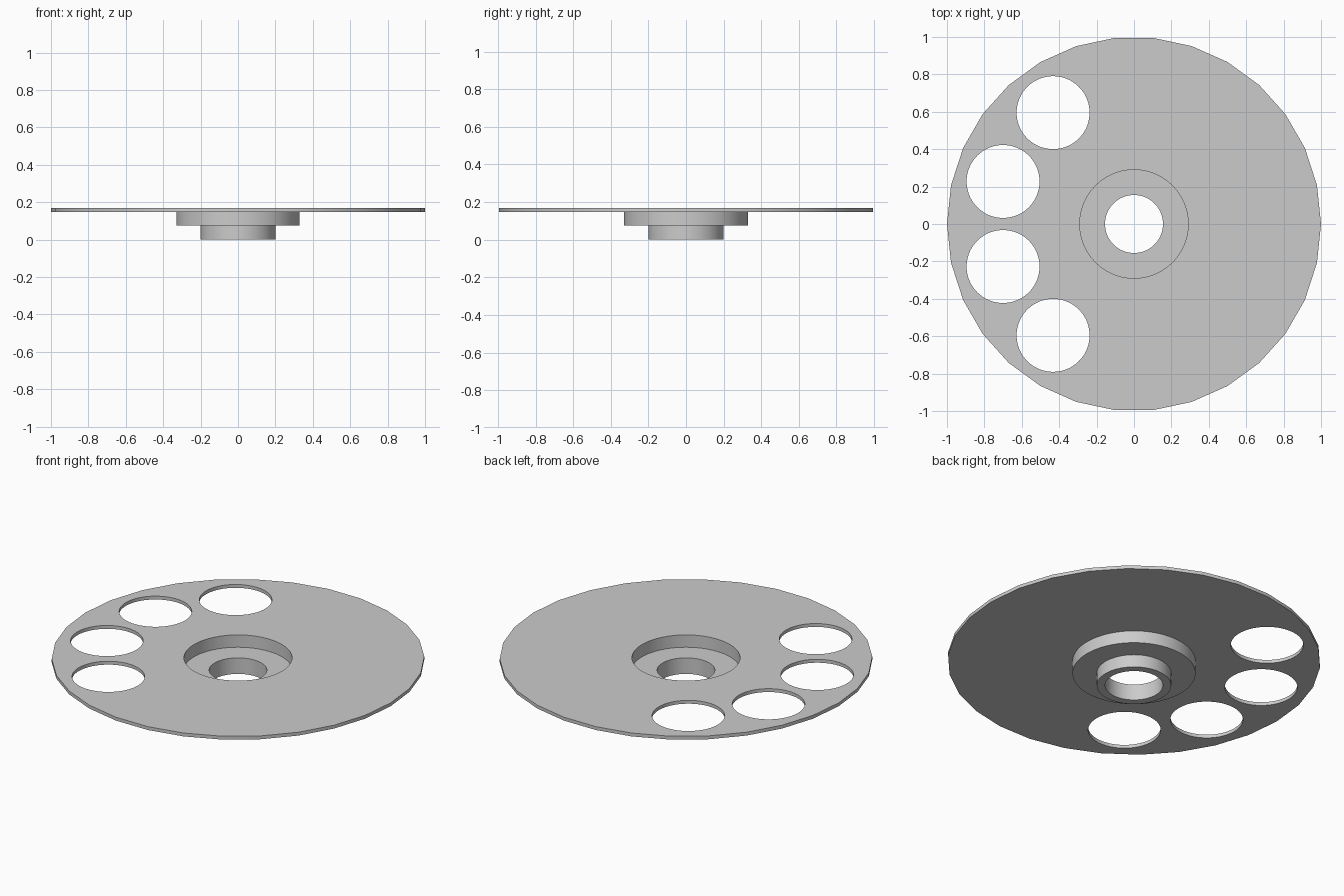
import bpy, bmesh, math

if "Cube" in bpy.data.objects:
    bpy.data.objects.remove(bpy.data.objects["Cube"])

PLATE_BOTTOM, PLATE_TOP = 0.148, 0.168
SEGMENTS = 72

grey = bpy.data.materials.new("plain grey")
grey.diffuse_color = (0.6, 0.6, 0.6, 1)
grey.use_nodes = True
grey.node_tree.nodes["Principled BSDF"].inputs["Base Color"].default_value = grey.diffuse_color


def finish(bm, name):
    bmesh.ops.recalc_face_normals(bm, faces=bm.faces[:])
    mesh = bpy.data.meshes.new(name)
    bm.to_mesh(mesh)
    bm.free()
    mesh.materials.append(grey)
    obj = bpy.data.objects.new(name, mesh)
    bpy.context.collection.objects.link(obj)
    bpy.ops.object.select_all(action='DESELECT')
    obj.select_set(True)
    bpy.context.view_layer.objects.active = obj
    bpy.ops.object.shade_smooth_by_angle(angle=math.radians(30))
    return obj


def ring(bm, cx, cy, radius, sides, z):
    verts = [bm.verts.new((cx + radius * math.cos(2 * math.pi * i / sides),
                           cy + radius * math.sin(2 * math.pi * i / sides), z))
             for i in range(sides)]
    return [bm.edges.new((verts[i - 1], verts[i])) for i in range(sides)]


# Thin thirty-sided plate with a centre opening and four round holes
bm = bmesh.new()
edges = ring(bm, 0, 0, 1.0, 30, PLATE_BOTTOM)
edges += ring(bm, 0, 0, 0.29, SEGMENTS, PLATE_BOTTOM)
for degrees in (126, 162, 198, 234):
    a = math.radians(degrees)
    edges += ring(bm, 0.736 * math.cos(a), 0.736 * math.sin(a), 0.195, SEGMENTS, PLATE_BOTTOM)
bmesh.ops.triangle_fill(bm, edges=edges, use_beauty=True, normal=(0, 0, 1))
top = bmesh.ops.extrude_face_region(bm, geom=bm.faces[:], use_keep_orig=True)
bmesh.ops.translate(bm, vec=(0, 0, PLATE_TOP - PLATE_BOTTOM),
                    verts=[v for v in top["geom"] if isinstance(v, bmesh.types.BMVert)])
finish(bm, "plate")

# Stepped hollow hub, turned from a profile that meets the plate's underside
profile = [(0.29, PLATE_BOTTOM), (0.29, 0.095), (0.155, 0.095), (0.155, 0),
           (0.2, 0), (0.2, 0.075), (0.33, 0.075), (0.33, PLATE_BOTTOM)]
bm = bmesh.new()
verts = [bm.verts.new((r, 0, z)) for r, z in profile]
line = [bm.edges.new(pair) for pair in zip(verts, verts[1:])]
bmesh.ops.spin(bm, geom=verts + line, cent=(0, 0, 0), axis=(0, 0, 1),
               angle=2 * math.pi, steps=SEGMENTS, use_merge=True)
bmesh.ops.remove_doubles(bm, verts=bm.verts[:], dist=0.0001)
# Close the rim against the plate so normals resolve cleanly
bmesh.ops.recalc_face_normals(bm, faces=bm.faces[:])
finish(bm, "hub")
